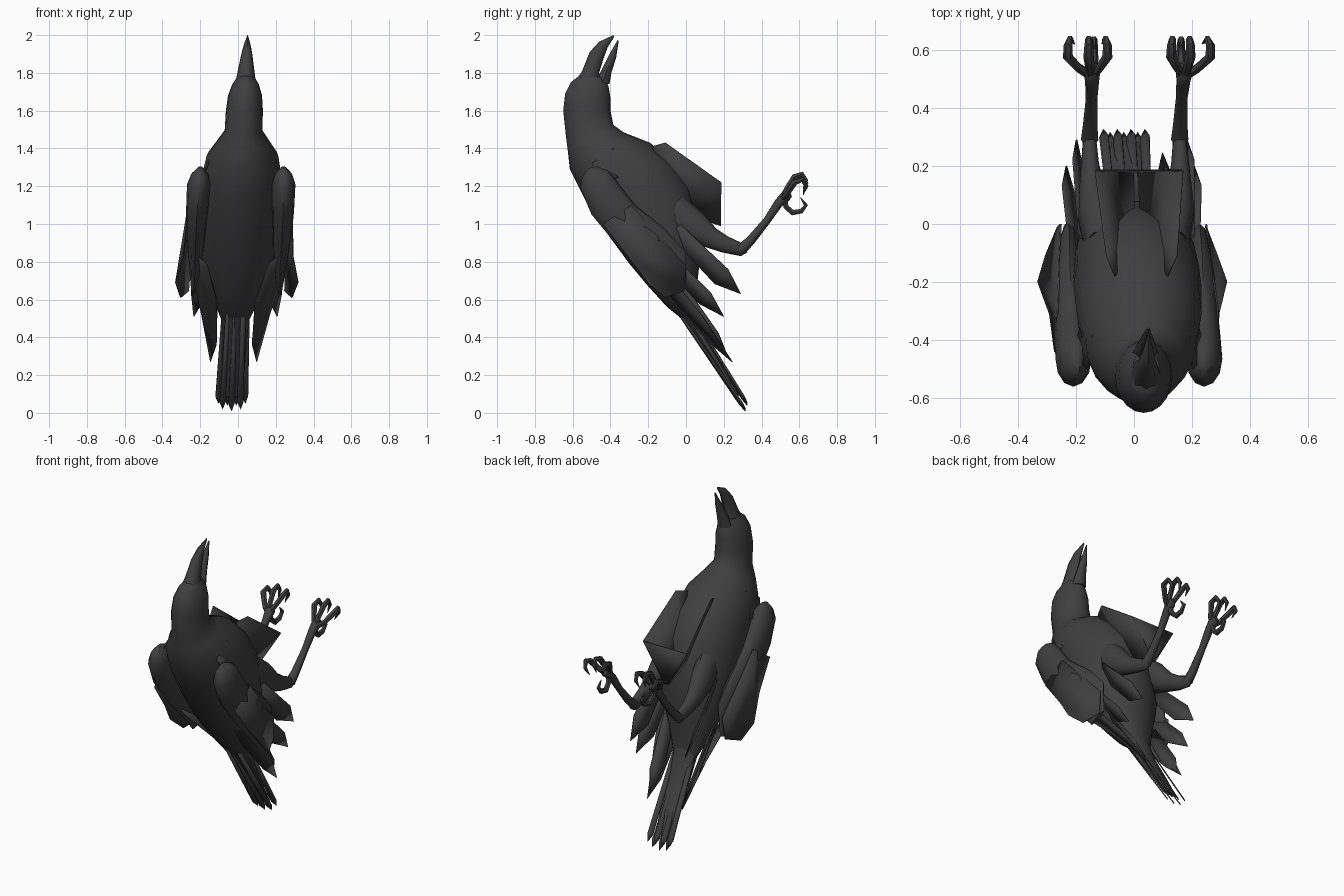
import bpy, bmesh, math
from mathutils import Vector

black = bpy.data.materials.new("charcoal_black")
black.diffuse_color = (0.05, 0.05, 0.052, 1)


def lean(p):
    """The whole bird leans slightly sideways."""
    return Vector((p[0] - 0.035 + 0.043 * p[2], p[1], p[2]))


def finish(name, bm, angle=50):
    bmesh.ops.recalc_face_normals(bm, faces=bm.faces)
    me = bpy.data.meshes.new(name)
    bm.to_mesh(me)
    bm.free()
    ob = bpy.data.objects.new(name, me)
    bpy.context.collection.objects.link(ob)
    me.materials.append(black)
    bpy.ops.object.select_all(action='DESELECT')
    ob.select_set(True)
    bpy.context.view_layer.objects.active = ob
    bpy.ops.object.shade_smooth_by_angle(angle=math.radians(angle))
    return ob


def skin(bm, rings):
    n = len(rings[0])
    for a, b in zip(rings, rings[1:]):
        for i in range(n):
            j = (i + 1) % n
            bm.faces.new((a[i], a[j], b[j], b[i]))
    bm.faces.new(rings[0])
    bm.faces.new(rings[-1])


def loft(name, sections, side=1, n=16):
    """Sections: back y, z, front y, z, centre x, half width."""
    bm = bmesh.new()
    rings = []
    for y0, z0, y1, z1, xc, w in sections:
        ring = []
        for i in range(n):
            a = 2 * math.pi * i / n
            t = 0.5 - 0.5 * math.cos(a)
            p = (side * (xc + w * math.sin(a)), y0 + (y1 - y0) * t, z0 + (z1 - z0) * t)
            ring.append(bm.verts.new(lean(p)))
        rings.append(ring)
    skin(bm, rings)
    return finish(name, bm)


def tube(name, path, side=1, n=6):
    """Path: x, y, z, radius."""
    bm = bmesh.new()
    pts = [lean((side * p[0], p[1], p[2])) for p in path]
    rings = []
    for k, p in enumerate(pts):
        d = (pts[min(k + 1, len(pts) - 1)] - pts[max(k - 1, 0)]).normalized()
        u = Vector((1, 0, 0))
        u = (u - d * u.dot(d)).normalized()
        v = d.cross(u)
        rings.append([bm.verts.new(p + path[k][3] * (u * math.cos(2 * math.pi * i / n)
                      + v * math.sin(2 * math.pi * i / n))) for i in range(n)])
    skin(bm, rings)
    return finish(name, bm)


def plate(name, pts, side=1, thick=0.006):
    bm = bmesh.new()
    bm.faces.new([bm.verts.new(lean((side * p[0], p[1], p[2]))) for p in pts])
    bmesh.ops.triangulate(bm, faces=bm.faces)
    ob = finish(name, bm, 45)
    mod = ob.modifiers.new("thickness", 'SOLIDIFY')
    mod.thickness = thick
    mod.offset = 0
    return ob


def feather(name, root, tip, width, side=1, broad=0.72):
    """Pointed blade with its broadest part beyond the middle."""
    r, t, w = Vector(root), Vector(tip), Vector(width)
    m = r.lerp(t, broad)
    plate(name, [r - w * 0.7, m - w, t, m + w * 0.8, r + w * 0.7], side)


# Head, neck and trunk
loft("body", [
    (-.565, 1.785, -.43, 1.775, 0, .045), (-.61, 1.75, -.41, 1.73, 0, .07),
    (-.64, 1.69, -.40, 1.67, 0, .09), (-.65, 1.60, -.40, 1.60, 0, .098),
    (-.635, 1.46, -.385, 1.525, 0, .10), (-.625, 1.38, -.33, 1.485, 0, .14),
    (-.615, 1.29, -.19, 1.43, 0, .19), (-.54, 1.14, -.07, 1.33, 0, .215),
    (-.44, .98, .02, 1.20, 0, .22), (-.30, .79, .06, 1.02, 0, .21),
    (-.20, .67, .08, .87, 0, .185), (-.10, .56, .06, .69, 0, .13),
    (0, .48, .06, .53, 0, .08)], n=20)

# Open beak
loft("upper_beak", [
    (-.59, 1.75, -.45, 1.74, 0, .055), (-.55, 1.81, -.46, 1.80, 0, .045),
    (-.51, 1.91, -.435, 1.88, 0, .03), (-.46, 1.965, -.415, 1.935, 0, .018),
    (-.385, 2.0, -.38, 1.99, 0, .003)], n=8)
loft("lower_beak", [
    (-.48, 1.74, -.405, 1.74, 0, .045), (-.455, 1.80, -.395, 1.80, 0, .035),
    (-.41, 1.89, -.37, 1.88, 0, .02), (-.362, 1.975, -.356, 1.97, 0, .003)], n=8)

# Tail fan: two overlapping layers of long feathers
for i in range(-3, 4):
    x, odd = i * 0.022, i % 2
    feather("tail_feather", (x * 0.9, -.06 + .05 * odd, .56 + .03 * odd),
            (x * 1.08, .315 + .01 * odd, .01 + .025 * odd + .005 * abs(i)),
            (.017, .006, .004), 1, .93)
loft("tail_base", [(-.12, .62, .03, .72, 0, .10), (-.05, .53, .05, .58, 0, .08),
                   (.06, .38, .115, .41, 0, .07), (.17, .225, .205, .245, 0, .064),
                   (.27, .085, .285, .095, 0, .05)], n=10)

for side, tag in ((-1, "left_"), (1, "right_")):
    # Folded wing
    loft(tag + "wing", [
        (-.52, 1.295, -.47, 1.305, .22, .012),
        (-.55, 1.25, -.41, 1.28, .222, .045), (-.56, 1.19, -.37, 1.23, .225, .062),
        (-.50, 1.05, -.27, 1.10, .228, .058), (-.36, .88, -.12, .98, .228, .05),
        (-.22, .74, 0, .85, .225, .035), (-.11, .62, 0, .66, .23, .01)], side, 12)
    plate(tag + "wing_cover", [(.28, -.44, 1.0), (.275, -.29, 1.10), (.25, 0, .78),
          (.255, -.01, .645), (.295, -.11, .61), (.325, -.20, .69), (.29, -.31, .83)], side)
    plate(tag + "shoulder_feather", [(.18, -.50, 1.32), (.165, -.385, 1.40),
          (.20, -.34, 1.25), (.225, -.45, 1.22)], side)
    # Flight feathers fanned under the wing
    feather(tag + "inner_flight_feather", (.18, -.06, .97), (.19, .29, .63), (.025, .04, .042), side)
    feather(tag + "middle_flight_feather", (.20, -.14, .86), (.22, .20, .51), (.03, .035, .03), side)
    # Broad primary feathers running from the wing to beside the tail
    plate(tag + "outer_flight_feather", [(.16, -.27, .78), (.245, -.30, .86), (.235, -.08, .72),
          (.18, .08, .52), (.122, .245, .27), (.095, .14, .36), (.10, -.07, .58)], side)
    feather(tag + "long_flight_feather", (.15, -.04, .68), (.115, .22, .30), (.03, .03, .02), side)
    # Raised belly trough, closing towards its keel
    plate(tag + "belly_flap", [(.09, -.18, 1.41), (.12, -.11, 1.43), (.15, .185, 1.22),
          (.01, .185, .99), (.01, 0, 1.05)], side)
    # Thigh
    loft(tag + "thigh", [
        (-.14, .98, -.02, 1.15, .12, .06), (-.03, .93, .09, 1.06, .14, .062),
        (.08, .885, .16, .975, .15, .045), (.19, .85, .22, .935, .155, .032),
        (.29, .83, .285, .905, .155, .024), (.325, .85, .29, .90, .155, .018)], side, 10)
    # Shank and foot
    tube(tag + "shank", [(.155, .29, .865, .03), (.155, .34, .91, .025), (.155, .43, 1.02, .02),
         (.157, .49, 1.11, .024), (.16, .53, 1.15, .03), (.16, .555, 1.16, .015)], side, 8)
    # Curled toes ending in claws
    for name, dx, drop in (("outer_toe", .085, .03), ("middle_toe", .015, 0), ("inner_toe", -.05, .015)):
        tube(tag + name, [(.16, .51, 1.13, .018), (.16 + dx * .5, .535, 1.19 - drop, .016),
             (.16 + dx, .575, 1.25 - drop, .018), (.16 + dx, .615, 1.265 - drop, .015),
             (.16 + dx * .9, .637, 1.23 - drop, .012), (.16 + dx * .7, .62, 1.185 - drop, .002)], side)
    tube(tag + "hind_toe", [(.16, .52, 1.14, .018), (.155, .53, 1.09, .016), (.15, .565, 1.06, .017),
         (.15, .61, 1.068, .015), (.15, .635, 1.10, .012), (.15, .605, 1.14, .002)], side)

# End of the belly trough
plate("belly_flap_end", [(-.15, .185, 1.22), (.15, .185, 1.22), (.01, .18, .99), (-.01, .18, .99)])
